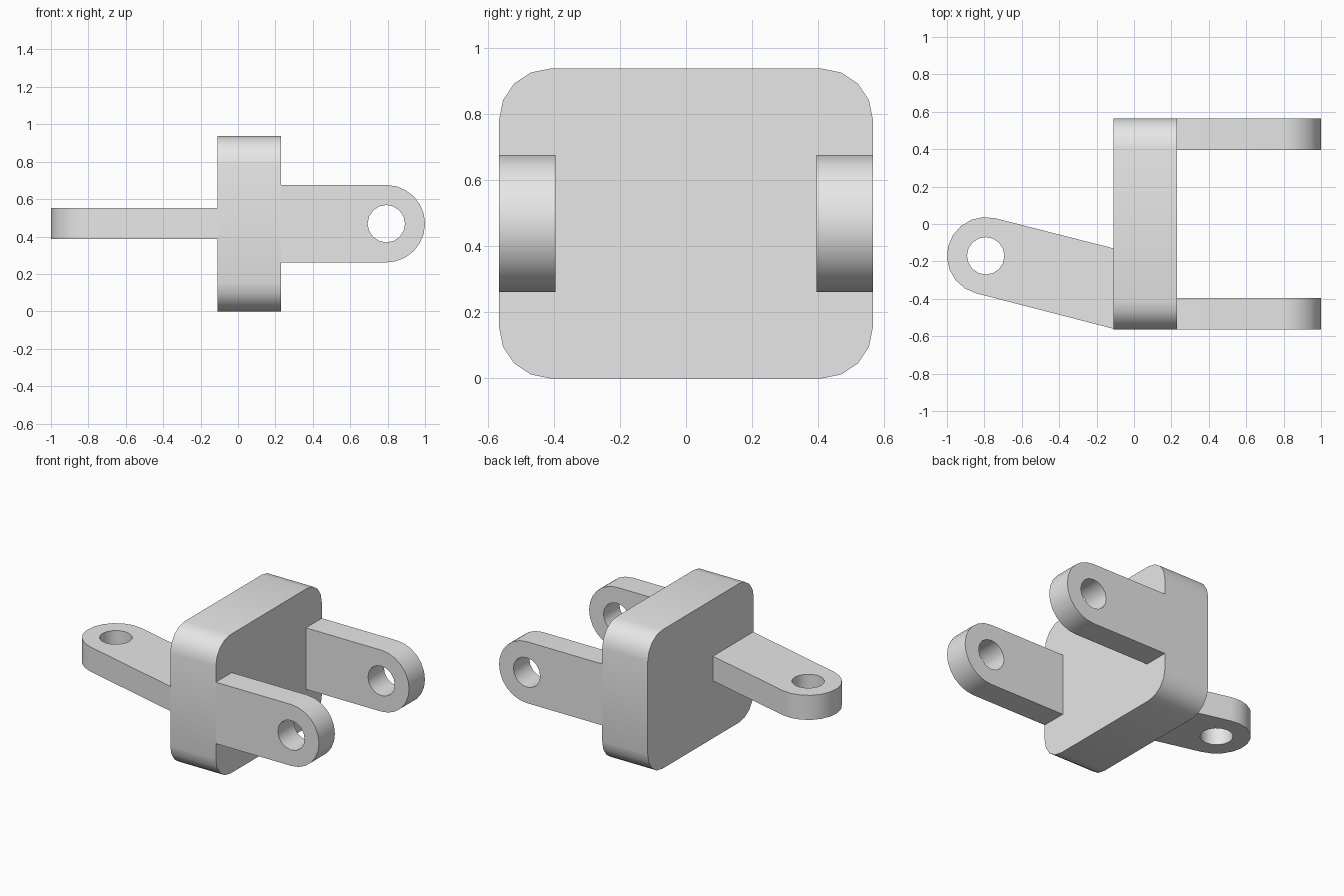
import bpy
import bmesh
from math import cos, sin, pi, radians
from mathutils import Vector

cube = bpy.data.objects.get("Cube")
if cube:
    bpy.data.objects.remove(cube, do_unlink=True)

# Single plain grey
grey = bpy.data.materials.new("plain grey")
grey.use_nodes = True
colour = (0.8, 0.8, 0.8, 1)
grey.diffuse_color = colour
grey.node_tree.nodes["Principled BSDF"].inputs["Base Color"].default_value = colour


def arc(cx, cy, r, start, end, steps):
    angles = [radians(start + (end - start) * i / steps) for i in range(steps + 1)]
    return [(cx + r * cos(a), cy + r * sin(a)) for a in angles]


def prism(name, loops, low, high, place):
    """Fill closed outlines (outer, then holes) and extrude from low to high."""
    bm = bmesh.new()
    edges = []
    for loop in loops:
        verts = [bm.verts.new(place(u, v, low)) for u, v in loop]
        edges += [bm.edges.new((a, b)) for a, b in zip(verts, verts[1:] + verts[:1])]
    bmesh.ops.triangle_fill(bm, edges=edges, use_beauty=True)
    result = bmesh.ops.extrude_face_region(bm, geom=bm.faces[:], use_keep_orig=True)
    moved = [g for g in result["geom"] if isinstance(g, bmesh.types.BMVert)]
    shift = Vector(place(0, 0, high)) - Vector(place(0, 0, low))
    bmesh.ops.translate(bm, verts=moved, vec=shift)
    bmesh.ops.recalc_face_normals(bm, faces=bm.faces[:])
    mesh = bpy.data.meshes.new(name)
    bm.to_mesh(mesh)
    bm.free()
    mesh.materials.append(grey)
    obj = bpy.data.objects.new(name, mesh)
    bpy.context.collection.objects.link(obj)
    bpy.ops.object.select_all(action="DESELECT")
    obj.select_set(True)
    bpy.context.view_layer.objects.active = obj
    bpy.ops.object.shade_smooth_by_angle(angle=radians(30))


def hole(cx, cy):
    return arc(cx, cy, 0.1, 0, 360, 16)[:-1]


LEFT, RIGHT = -0.11, 0.23
HALF, TOP, ROUND = 0.565, 0.937, 0.155
END_R = 0.207

# Central block with rounded corners
block = []
for i, (y, z) in enumerate([(HALF - ROUND, TOP - ROUND), (ROUND - HALF, TOP - ROUND),
                            (ROUND - HALF, ROUND), (HALF - ROUND, ROUND)]):
    block += arc(y, z, ROUND, 90 * i, 90 * i + 90, 4)
prism("block", [block], LEFT, RIGHT, lambda u, v, w: (w, u, v))

# Pair of fork lugs with upright round ends
cx, cz = 1 - END_R, TOP / 2
lug = [(RIGHT, cz + END_R), (RIGHT, cz - END_R)] + arc(cx, cz, END_R, -90, 90, 12)
for name, low, high in (("front_lug", -HALF, -0.395), ("back_lug", 0.395, HALF)):
    prism(name, [lug, hole(cx, cz)], low, high, lambda u, v, w: (u, w, v))

# Flat slanted arm with a round end
ax, ay, tilt = END_R - 1, -0.17, 14.2
arm = [(LEFT, -0.56), (LEFT, -0.13)] + arc(ax, ay, END_R, 90 - tilt, 270 - tilt, 10)
prism("slanted_arm", [arm, hole(ax, ay)], 0.387, 0.553, lambda u, v, w: (u, v, w))
